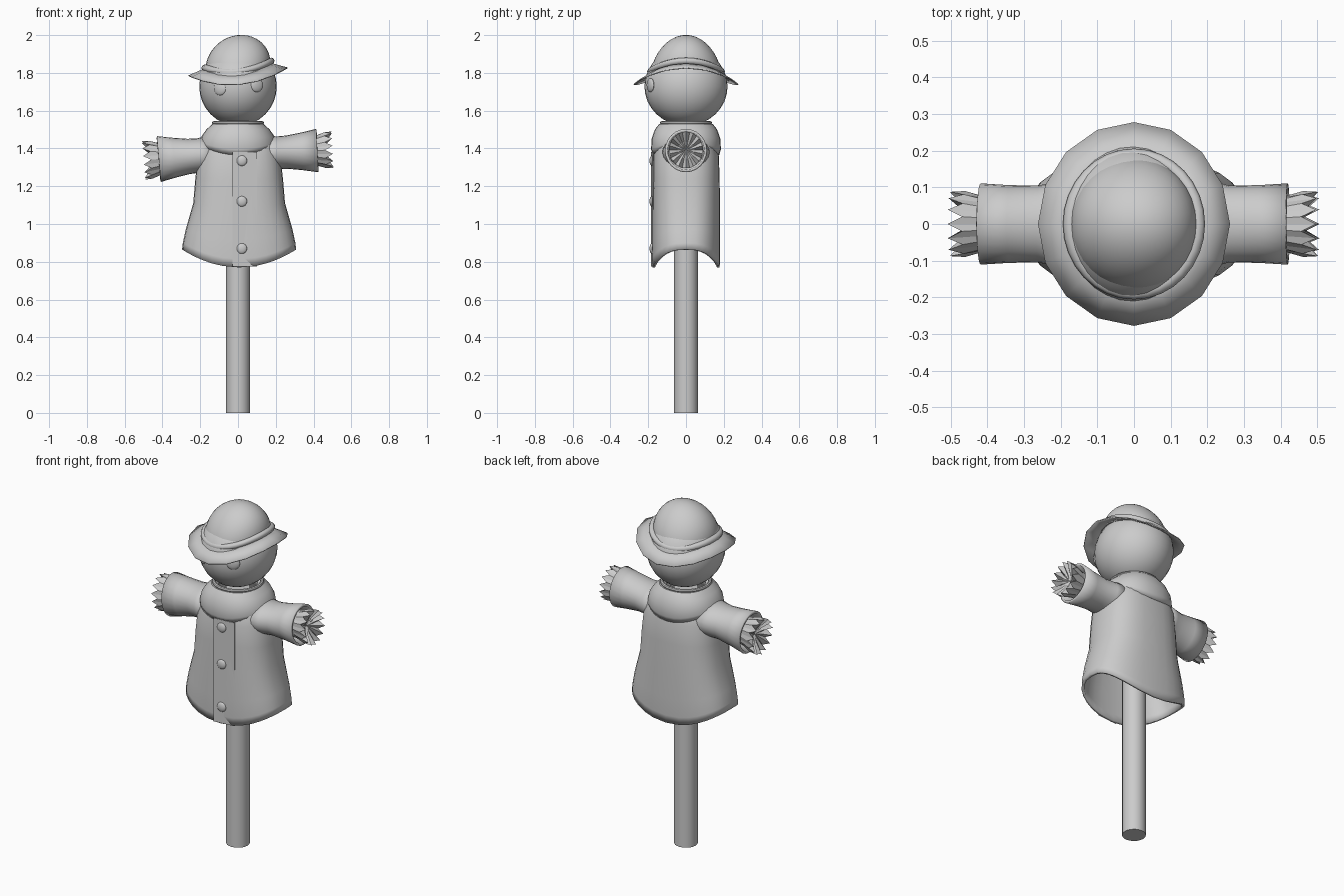
import bpy, bmesh
from math import sin, cos, pi, radians, copysign

if "Cube" in bpy.data.objects:
    bpy.data.objects.remove(bpy.data.objects["Cube"])


def shade(obj, angle=40):
    bpy.ops.object.select_all(action='DESELECT')
    obj.select_set(True)
    bpy.context.view_layer.objects.active = obj
    bpy.ops.object.shade_smooth_by_angle(angle=radians(angle))


def loft(name, rows, n=32, power=2.0, tilt=0.0, cx=0.0, wall=0.0, smooth=40, cap=False):
    """Skin rings of (rx, ry, z, droop at front/back, zigzag)."""
    bm = bmesh.new()
    rings = []
    for row in rows:
        rx, ry, z, droop, zig = (tuple(row) + (0, 0))[:5]
        ring = []
        for i in range(n):
            c, s = cos(2 * pi * i / n), sin(2 * pi * i / n)
            u = copysign(abs(c) ** (2 / power), c)
            v = copysign(abs(s) ** (2 / power), s)
            h = z - droop * (1 - u * u) + tilt * u * rx + zig * (-1) ** i
            ring.append(bm.verts.new((u * rx + cx, v * ry, h)))
        rings.append(ring)
    for a, b in zip(rings, rings[1:]):
        for i in range(n):
            j = (i + 1) % n
            bm.faces.new((a[i], a[j], b[j], b[i]))
    if cap:
        bm.faces.new(rings[0][::-1])
        bm.faces.new(rings[-1])
    bmesh.ops.remove_doubles(bm, verts=bm.verts, dist=1e-5)
    bmesh.ops.recalc_face_normals(bm, faces=bm.faces)
    me = bpy.data.meshes.new(name)
    bm.to_mesh(me)
    bm.free()
    obj = bpy.data.objects.new(name, me)
    bpy.context.collection.objects.link(obj)
    if smooth:
        shade(obj, smooth)
    if wall:
        mod = obj.modifiers.new("wall", 'SOLIDIFY')
        mod.thickness = wall
        mod.offset = -1
    return obj


def ball(name, loc, size, segs=24):
    bpy.ops.mesh.primitive_uv_sphere_add(segments=segs, ring_count=segs // 2, location=loc)
    obj = bpy.context.object
    obj.name = name
    obj.scale = size
    shade(obj, 60)
    return obj


# Pole
loft("pole", [(.063, .063, 0), (.063, .063, 1.5)], n=24, cap=True)

# Coat with a hem that hangs lower at front and back
loft("coat", [(.302, .178, .865, .095), (.298, .181, .90, .085), (.283, .181, .97, .05),
              (.243, .18, 1.11, .02), (.232, .178, 1.24), (.218, .174, 1.36),
              (.195, .155, 1.43), (.15, .125, 1.49), (.11, .11, 1.52)],
     power=2.6, cx=.006, wall=.015)

# Overlapping front edge of the coat
bm = bmesh.new()
xy = [(-.03, -.172), (-.03, -.186), (.10, -.174), (.10, -.170)]
lo = [bm.verts.new((x, y, .775)) for x, y in xy]
hi = [bm.verts.new((x, y, 1.38)) for x, y in xy]
for i in range(4):
    j = (i + 1) % 4
    bm.faces.new((lo[i], lo[j], hi[j], hi[i]))
bm.faces.new(lo[::-1])
bm.faces.new(hi)
bmesh.ops.recalc_face_normals(bm, faces=bm.faces)
me = bpy.data.meshes.new("coat_overlap")
bm.to_mesh(me)
bm.free()
bpy.context.collection.objects.link(bpy.data.objects.new("coat_overlap", me))

# Buttons
for z in (1.335, 1.12, .87):
    ball("button", (.02, -.18, z), (.028, .013, .028), 16)

# Collar and neck ring
loft("collar", [(.205, .176, 1.42, .055), (.2, .185, 1.435, .04), (.192, .182, 1.465, .015),
                (.168, .165, 1.50), (.135, .142, 1.53), (.10, .10, 1.525)], power=2.25, wall=.008)
bpy.ops.mesh.primitive_torus_add(major_radius=.128, minor_radius=.01, major_segments=32,
                                 minor_segments=8, location=(0, 0, 1.535))
bpy.context.object.name = "neck_ring"
shade(bpy.context.object)

# Sleeves and straw hands, one raised and one drooping
for side, raise_deg, fat in ((1, 3, 1.0), (-1, -5, 1.06)):
    sleeve = loft("sleeve", [(.095, .13, .05), (.086, .118, .11), (.088, .105, .16),
                             (.10, .106, .24), (.115, .111, .32)], n=24, wall=.014)
    straw = loft("straw_hand", [(.065, .065, .22), (.078, .075, .31), (.097, .09, .382, 0, .02),
                                (.045, .045, .36, 0, .004), (0, 0, .345)], n=28, smooth=0)
    for part in (sleeve, straw):
        part.location = (.1 * side, 0, 1.372)
        part.rotation_euler = (0, side * radians(90 - raise_deg), 0)
        part.scale = (fat, 1, 1)

# Head and eyes
ball("head", (0, 0, 1.728), (.205, .22, .208), 32)
for x, z in ((-.095, 1.718), (.10, 1.735)):
    eye = ball("eye", (x, -.188, z), (.037, .014, .037), 16)
    eye.rotation_euler = (0, 0, radians(26 if x > 0 else -26))

# Hat: dome, rolled band and drooping sixteen-sided brim
dome = [(.172 * cos(a), .184 * cos(a), 1.835 + .165 * sin(a), .04 * cos(a) ** 2)
        for a in (i * pi / 20 for i in range(11))]
loft("hat_crown", dome, tilt=.1, smooth=60)
band = [(.175 + .019 * cos(a), .187 + .019 * cos(a), 1.845 + .018 * sin(a), .038)
        for a in (i * pi / 4 for i in range(9))]
loft("hat_band", band, tilt=.1, smooth=60)
loft("hat_brim", [(.168, .182, 1.842, .038), (.21, .225, 1.826, .05), (.262, .278, 1.808, .068)],
     n=16, tilt=.08, wall=.006)
